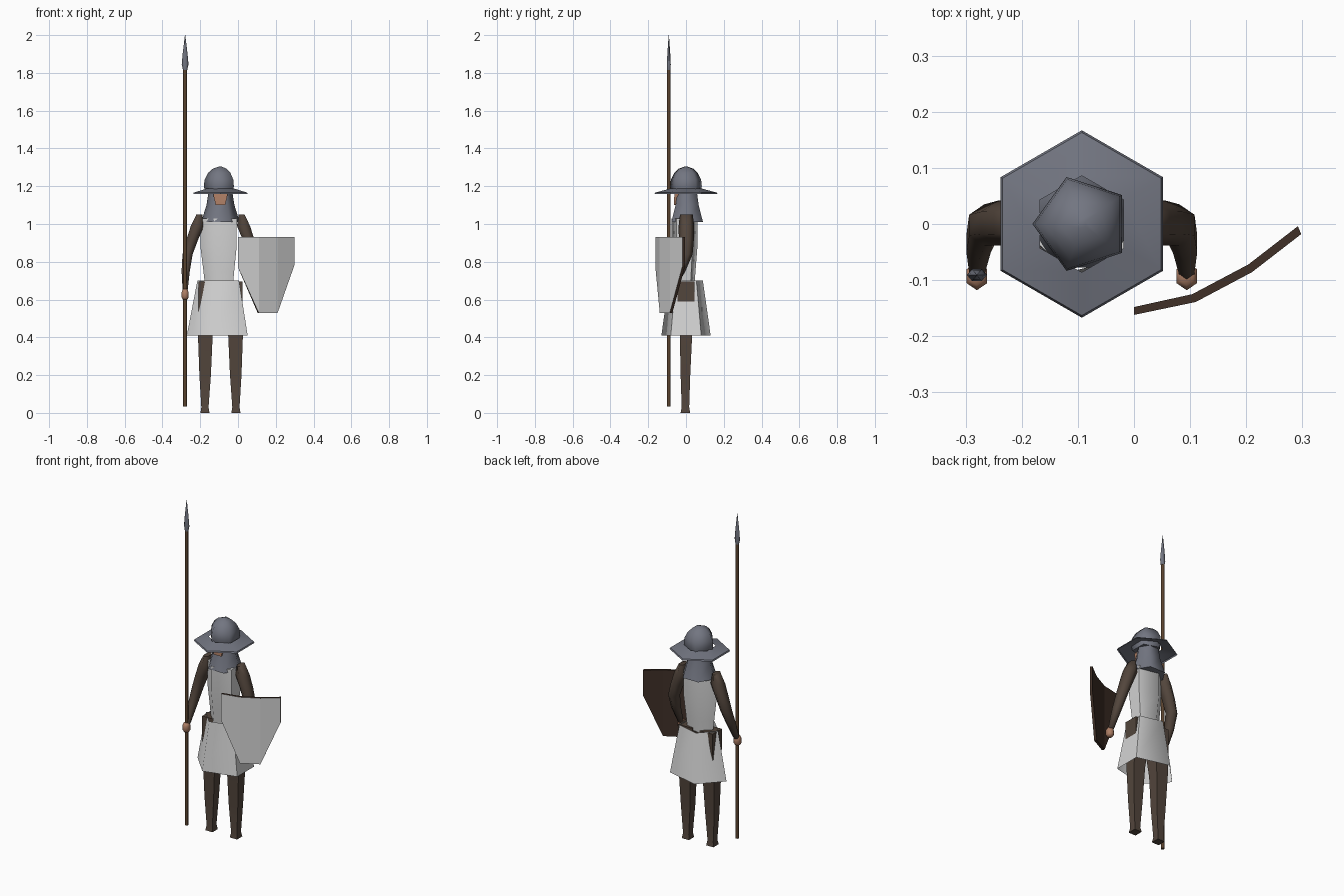
import bpy, bmesh
from math import sin, cos, pi, radians

cube = bpy.data.objects.get("Cube")
if cube:
    bpy.data.objects.remove(cube)


def material(name, rgb):
    m = bpy.data.materials.new(name)
    m.use_nodes = True
    m.diffuse_color = (*rgb, 1)
    bsdf = next(n for n in m.node_tree.nodes if n.type == 'BSDF_PRINCIPLED')
    bsdf.inputs["Base Color"].default_value = (*rgb, 1)
    return m


steel = material("steel", (0.17, 0.18, 0.22))
cloth = material("pale_cloth", (0.65, 0.65, 0.65))
leather = material("brown_wool", (0.085, 0.06, 0.045))
wood = material("shaft_wood", (0.10, 0.055, 0.027))
dark_wood = material("dark_wood", (0.05, 0.029, 0.02))
skin = material("skin", (0.42, 0.21, 0.13))

BODY = -0.093  # x of the figure's own axis


def finish(name, bm, mats, smooth=0):
    bmesh.ops.recalc_face_normals(bm, faces=bm.faces)
    mesh = bpy.data.meshes.new(name)
    bm.to_mesh(mesh)
    bm.free()
    ob = bpy.data.objects.new(name, mesh)
    bpy.context.collection.objects.link(ob)
    for m in mats:
        mesh.materials.append(m)
    if smooth:
        bpy.ops.object.select_all(action='DESELECT')
        ob.select_set(True)
        bpy.context.view_layer.objects.active = ob
        bpy.ops.object.shade_smooth_by_angle(angle=radians(smooth))
    return ob


def loft(name, rings, sides, mat, phase=0.0, caps=True, smooth=75):
    """Skin horizontal rings given as (x, y, z, x radius, y radius)."""
    bm = bmesh.new()
    loops = []
    for x, y, z, rx, ry in rings:
        angles = [phase + 2 * pi * i / sides for i in range(sides)]
        loops.append([bm.verts.new((x + rx * cos(a), y + ry * sin(a), z)) for a in angles])
    for low, high in zip(loops, loops[1:]):
        for i in range(sides):
            j = (i + 1) % sides
            bm.faces.new((low[i], low[j], high[j], high[i]))
    if caps:
        bm.faces.new(loops[0])
        bm.faces.new(loops[-1])
    return finish(name, bm, [mat], smooth)


def column(name, profile, sides, mat, squash=1.0, y=0.0, **kw):
    """Loft about the body axis from (z, radius) pairs."""
    return loft(name, [(BODY, y, z, r, r * squash) for z, r in profile], sides, mat, **kw)


# Tunic: five-sided torso and flared skirt, a corner pointing to the right
column("tunic_torso", [(0.68, 0.082), (0.75, 0.09), (0.88, 0.106), (1.03, 0.107)],
       5, cloth, 0.68, -0.008, phase=pi)
column("tunic_skirt", [(0.41, 0.178), (0.70, 0.122)], 5, cloth, 0.77, phase=pi, caps=False)

# Mail coif with the face set in its front
column("mail_coif", [(1.01, 0.102), (1.10, 0.074), (1.20, 0.058)], 6, steel, 0.95, 0.006)
loft("face", [(BODY, -0.035, 1.10, 0.035, 0.042), (BODY, -0.035, 1.15, 0.052, 0.038),
              (BODY, -0.035, 1.185, 0.052, 0.032)], 4, skin, pi / 4)

# Kettle helmet: dome and wide sloping brim
column("helmet_dome", [(1.165, 0.08), (1.20, 0.088), (1.235, 0.084), (1.27, 0.066),
                       (1.293, 0.04), (1.304, 0.008)], 5, steel, phase=pi)
column("helmet_brim", [(1.158, 0.167), (1.166, 0.163), (1.187, 0.086)], 6, steel,
       phase=pi / 2, caps=False, smooth=30)

# Limbs, one set for each side
for side, label in ((-1, "right"), (1, "left")):
    def limb(name, rings, sides, mat, phase):
        moved = [(BODY + side * x, y, z, rx, ry) for x, y, z, rx, ry in rings]
        loft(label + "_" + name, moved, sides, mat, phase)

    limb("leg", [(0.082, -0.003, 0.0, 0.034, 0.036), (0.082, -0.003, 0.03, 0.027, 0.028),
                 (0.081, -0.003, 0.20, 0.043, 0.036), (0.080, 0, 0.41, 0.055, 0.046),
                 (0.068, 0, 0.58, 0.068, 0.062), (0.068, 0, 0.695, 0.068, 0.062)],
         4, leather, pi / 4)
    limb("arm", [(0.112, 0.002, 1.05, 0.018, 0.034), (0.122, 0.002, 0.99, 0.040, 0.041),
                 (0.148, 0.002, 0.92, 0.036, 0.040), (0.174, -0.002, 0.84, 0.031, 0.037),
                 (0.184, -0.035, 0.75, 0.025, 0.032), (0.187, -0.083, 0.645, 0.015, 0.019)],
         6, leather, pi / 6)
    limb("hand", [(0.187, -0.093, 0.60, 0.014, 0.016), (0.187, -0.093, 0.612, 0.021, 0.025),
                  (0.187, -0.093, 0.64, 0.021, 0.025), (0.187, -0.093, 0.655, 0.014, 0.016)],
         6, skin, pi / 6)

# Spear held upright in the right hand
SX, SY = -0.28, -0.091
loft("spear_shaft", [(SX, SY, 0.035, 0.010, 0.010), (SX, SY, 1.83, 0.010, 0.010)], 6, wood)
loft("spear_head", [(SX, SY, 1.815, 0.011, 0.011), (SX, SY, 1.845, 0.018, 0.012),
                    (SX, SY, 1.90, 0.013, 0.009), (SX, SY, 2.0, 0.001, 0.001)], 6, steel)

# Curved shield: pale front, dark wooden back and rim; columns are (x, y, bottom z)
bm = bmesh.new()
grid = []
for x, y, bottom in ((0.0, -0.162, 0.77), (0.11, -0.139, 0.53),
                     (0.21, -0.086, 0.53), (0.298, -0.018, 0.78)):
    back_x, back_y = x - 0.006 * (x > 0.1), y + 0.014
    grid.append([bm.verts.new(p) for p in ((x, y, bottom), (x, y, 0.93),
                                           (back_x, back_y, 0.93), (back_x, back_y, bottom))])
for a, b in zip(grid, grid[1:]):
    for i in range(4):
        j = (i + 1) % 4
        face = bm.faces.new((a[i], b[i], b[j], a[j]))
        face.material_index = 0 if i == 0 else 1
for end in (grid[0], grid[-1]):
    bm.faces.new(end).material_index = 1
finish("shield", bm, [cloth, dark_wood])
